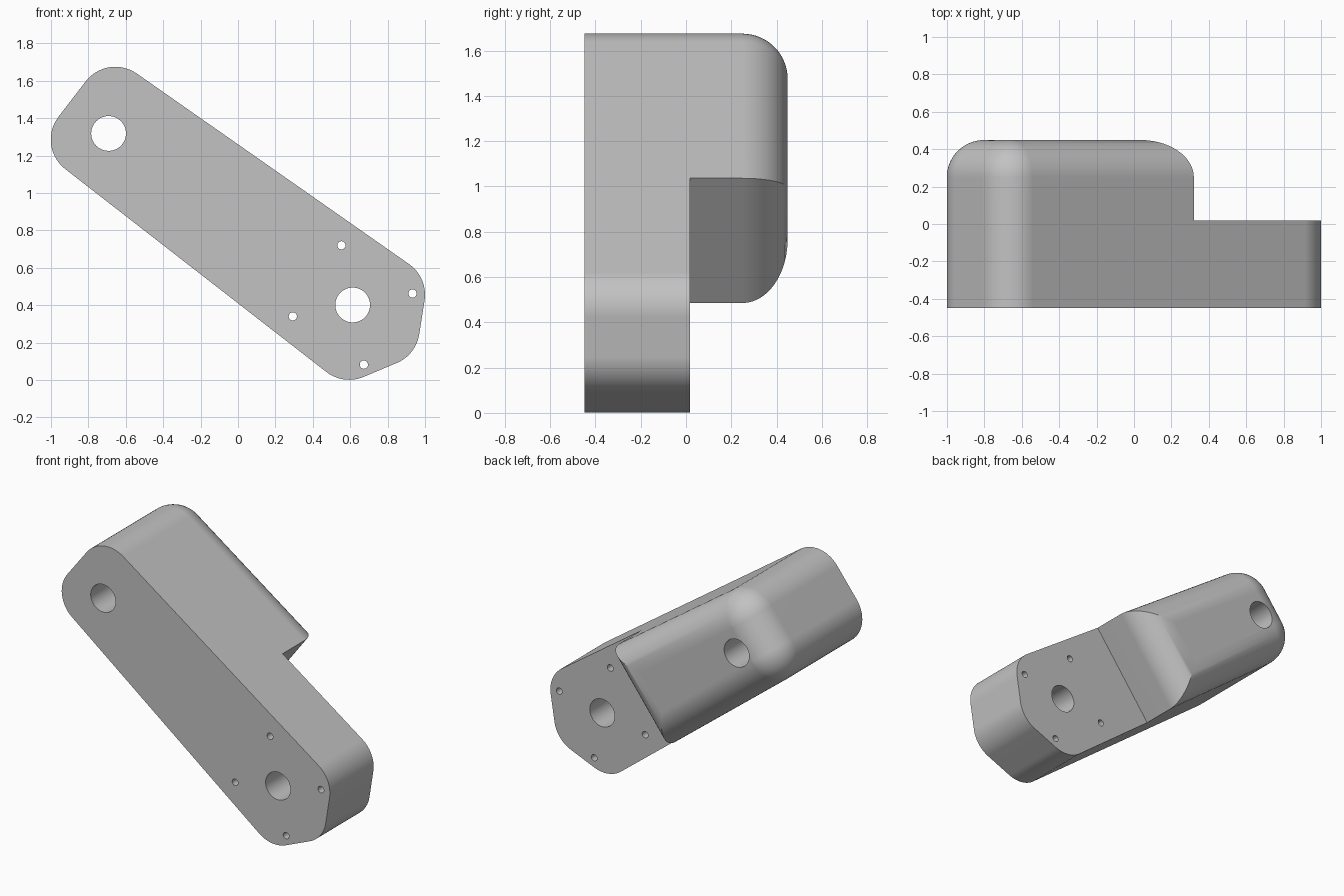
import bpy, bmesh, math
from mathutils import Vector, Matrix

if "Cube" in bpy.data.objects:
    bpy.data.objects.remove(bpy.data.objects["Cube"])

FRONT, STEP, BACK = -0.449, 0.0175, 0.449   # depth levels along y
R = 0.2                                      # rounding radius everywhere
SEG = 14

# Corners in x/z, clockwise: sharp step points have radius 0
step_low, step_high = (-0.0965, 0.485), (0.32, 1.036)
left_end = [(-1.081, 1.25), (-0.698, 1.748)]
right_end = [(1.0168, 0.548), (0.9515, 0.134), (0.5643, -0.0285)]


def ring(corners, radii, inset=0.0):
    """Outline with rounded corners, moved inwards by inset."""
    pts = []
    n = len(corners)
    for i, r in enumerate(radii):
        p = Vector(corners[i])
        d1 = (p - Vector(corners[i - 1])).normalized()
        d2 = (Vector(corners[(i + 1) % n]) - p).normalized()
        n1, n2 = Vector((d1.y, -d1.x)), Vector((d2.y, -d2.x))
        c = p + max(r, inset) * (n1 + n2) / (1 + n1.dot(n2))
        if r == 0:
            pts.append(c)
            continue
        a1 = math.atan2(n1.y, n1.x)
        turn = math.atan2(n1.x * n2.y - n1.y * n2.x, n1.dot(n2))
        for k in range(SEG + 1):
            a = a1 + turn * k / SEG
            pts.append(c - (r - inset) * Vector((math.cos(a), math.sin(a))))
    return pts


def add_ring(bm, pts, y):
    return [bm.verts.new((p.x, y, p.y)) for p in pts]


def bridge(bm, a, b):
    for i in range(len(a)):
        j = (i + 1) % len(a)
        bm.faces.new((a[i], a[j], b[j], b[i]))


# Arm body: full-length plate, then the raised block lofted from its left part
bm = bmesh.new()
outline = ring([step_low] + left_end + [step_high] + right_end,
               [0, R, R, 0, R, R, R])
front = add_ring(bm, outline, FRONT)
mid = add_ring(bm, outline, STEP)
bm.faces.new(front)
bridge(bm, front, mid)
n_block = 2 + 2 * (SEG + 1)
bm.faces.new(mid[n_block - 1:] + [mid[0]])   # flat step floor

# Raised block with a rounded back rim
block = [step_low] + left_end + [step_high]
last = mid[:n_block]
for k in range(SEG + 1):
    a = math.pi / 2 * k / SEG
    inset = R * (1 - math.cos(a))
    new = add_ring(bm, ring(block, [0, R, R, 0], inset),
                   BACK - R + R * math.sin(a))
    bridge(bm, last, new)
    last = new
bm.faces.new(last)
bmesh.ops.remove_doubles(bm, verts=bm.verts, dist=1e-4)
bmesh.ops.recalc_face_normals(bm, faces=bm.faces)
mesh = bpy.data.meshes.new("arm_body")
bm.to_mesh(mesh)
bm.free()
arm = bpy.data.objects.new("arm_body", mesh)
bpy.context.collection.objects.link(arm)

# Two shaft holes and four screw holes, all straight through
bm = bmesh.new()
holes = [(-0.692, 1.318, 0.093), (0.613, 0.401, 0.093)]
holes += [(x, z, 0.022) for x, z in
          [(0.553, 0.72), (0.933, 0.462), (0.293, 0.34), (0.673, 0.082)]]
for x, z, r in holes:
    bmesh.ops.create_cone(
        bm, cap_ends=True, segments=48 if r > 0.05 else 24,
        radius1=r, radius2=r, depth=2,
        matrix=Matrix.Translation((x, 0, z)) @ Matrix.Rotation(math.pi / 2, 4, 'X'))
cut_mesh = bpy.data.meshes.new("hole_cutter")
bm.to_mesh(cut_mesh)
bm.free()
cutter = bpy.data.objects.new("hole_cutter", cut_mesh)
cutter.hide_render = True
bpy.context.collection.objects.link(cutter)

bpy.context.view_layer.objects.active = arm
arm.select_set(True)
cut = arm.modifiers.new("holes", 'BOOLEAN')
cut.operation = 'DIFFERENCE'
cut.solver = 'EXACT'
cut.object = cutter
bpy.ops.object.modifier_apply(modifier=cut.name)
bpy.data.objects.remove(cutter)

# Single grey finish, smooth curves with crisp edges
grey = bpy.data.materials.new("plain grey")
grey.diffuse_color = (0.54, 0.54, 0.54, 1)
grey.use_nodes = True
grey.node_tree.nodes["Principled BSDF"].inputs["Base Color"].default_value = grey.diffuse_color
arm.data.materials.clear()
arm.data.materials.append(grey)
bpy.ops.object.shade_smooth_by_angle(angle=math.radians(30))
weighted = arm.modifiers.new("clean_shading", 'WEIGHTED_NORMAL')
weighted.keep_sharp = True
